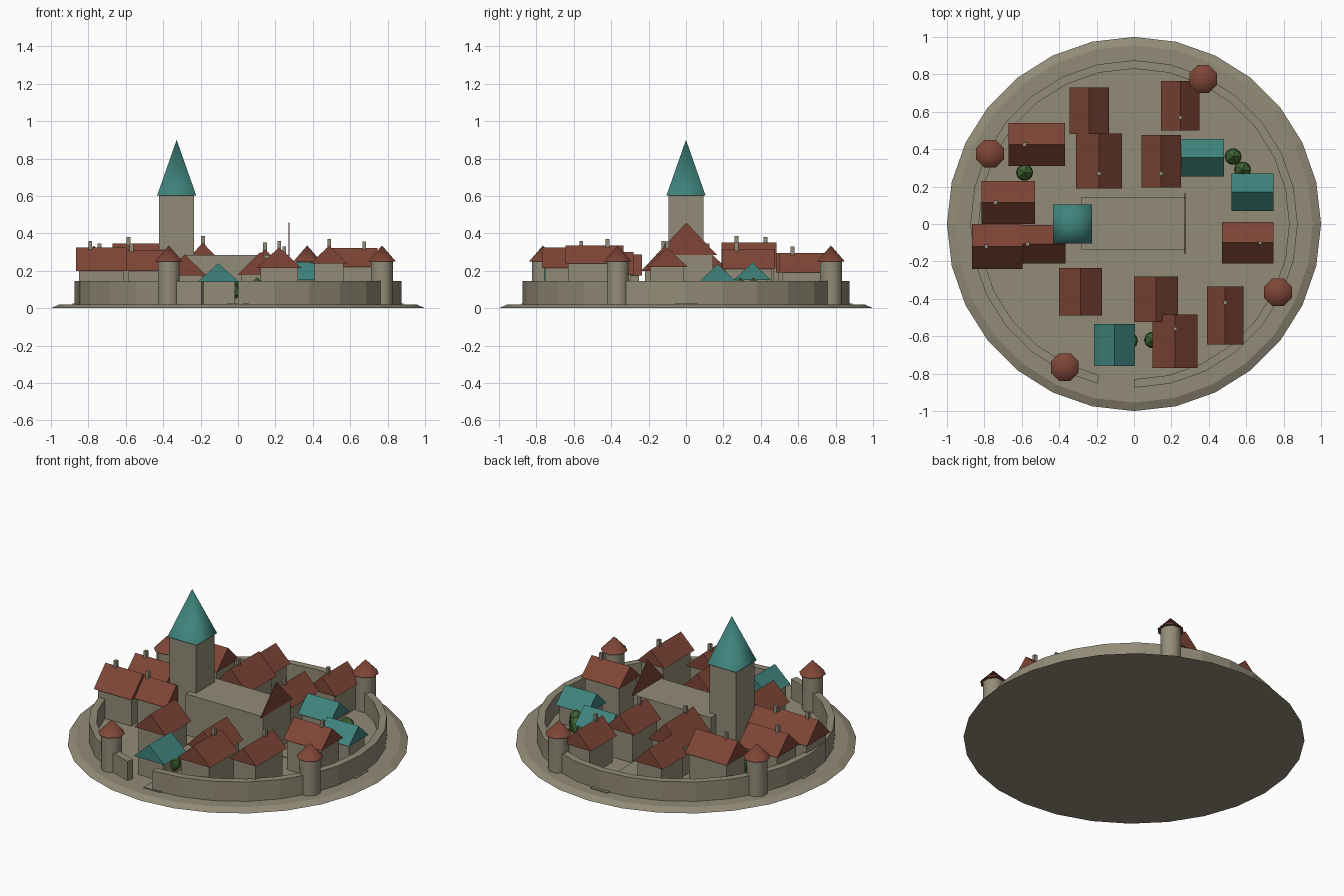
import bpy, bmesh, math
from mathutils import Matrix

if "Cube" in bpy.data.objects:
    bpy.data.objects.remove(bpy.data.objects["Cube"], do_unlink=True)


def material(name, rgb):
    m = bpy.data.materials.new(name)
    m.use_nodes = True
    m.diffuse_color = (*rgb, 1)
    m.node_tree.nodes["Principled BSDF"].inputs["Base Color"].default_value = (*rgb, 1)
    return m


STONE = material("stone", (0.29, 0.26, 0.185))
RED = material("red tile", (0.21, 0.06, 0.036))
TEAL = material("teal tile", (0.05, 0.23, 0.205))
GREEN = material("leaf green", (0.05, 0.13, 0.03))

GROUND = 0.02
SIDES = 28


def finish(name, bm, mat, smooth=False):
    bmesh.ops.recalc_face_normals(bm, faces=bm.faces)
    # Horizontal caps stay flat so that only the sides blend
    for f in bm.faces:
        f.smooth = smooth and abs(f.normal.z) < 0.99
    mesh = bpy.data.meshes.new(name)
    bm.to_mesh(mesh)
    bm.free()
    mesh.materials.append(mat)
    ob = bpy.data.objects.new(name, mesh)
    bpy.context.collection.objects.link(ob)
    return ob


def box(name, x0, x1, y0, y1, z0, z1, mat):
    bm = bmesh.new()
    place = Matrix.Translation(((x0 + x1) / 2, (y0 + y1) / 2, (z0 + z1) / 2))
    size = Matrix.Diagonal((x1 - x0, y1 - y0, z1 - z0, 1))
    bmesh.ops.create_cube(bm, size=1, matrix=place @ size)
    return finish(name, bm, mat)


def cone(name, x, y, z0, z1, r0, r1, sides, turn, mat, smooth=False):
    bm = bmesh.new()
    place = Matrix.Translation((x, y, (z0 + z1) / 2)) @ Matrix.Rotation(turn, 4, "Z")
    bmesh.ops.create_cone(bm, cap_ends=True, segments=sides, radius1=r0,
                          radius2=r1, depth=z1 - z0, matrix=place)
    return finish(name, bm, mat, smooth)


def gable_roof(name, x0, x1, y0, y1, eave, ridge, axis, mat):
    """Triangular prism whose ridge runs along the given axis."""
    bm = bmesh.new()
    xm, ym = (x0 + x1) / 2, (y0 + y1) / 2
    if axis == "x":
        ends = [[(x, y0, eave), (x, y1, eave), (x, ym, ridge)] for x in (x0, x1)]
    else:
        ends = [[(x0, y, eave), (x1, y, eave), (xm, y, ridge)] for y in (y0, y1)]
    a, b = [[bm.verts.new(p) for p in end] for end in ends]
    bm.faces.new(a)
    bm.faces.new(b)
    for i in range(3):
        j = (i + 1) % 3
        bm.faces.new((a[i], a[j], b[j], b[i]))
    return finish(name, bm, mat)


def house(name, x0, x1, y0, y1, eave, ridge, axis, mat, chimney=None):
    ix, iy = (0.015, 0.02) if axis == "x" else (0.02, 0.015)
    box(name + "_walls", x0 + ix, x1 - ix, y0 + iy, y1 - iy, GROUND, eave, STONE)
    gable_roof(name + "_roof", x0, x1, y0, y1, eave, ridge, axis, mat)
    if chimney is not None:
        cx, cy = (chimney, (y0 + y1) / 2) if axis == "x" else ((x0 + x1) / 2, chimney)
        box(name + "_chimney", cx - 0.01, cx + 0.01, cy - 0.01, cy + 0.01,
            ridge - 0.03, ridge + 0.035, STONE)


# Ground disc and crossing roads
cone("ground", 0, 0, 0, GROUND, 1, 0.955, SIDES, 0, STONE)
box("road_north_south", -0.06, 0.06, -0.88, 0.89, 0.01, 0.026, STONE)
box("road_east_west", -0.885, 0.885, -0.06, 0.065, 0.01, 0.025, STONE)

# Ring wall with one open segment as the gate
bm = bmesh.new()
rings = []
for i in range(SIDES):
    a = -math.pi / 2 + i * math.tau / SIDES
    rings.append([bm.verts.new((r * math.cos(a), r * math.sin(a), z))
                  for r, z in ((0.83, GROUND), (0.875, GROUND), (0.875, 0.145), (0.83, 0.145))])
for a, b in zip(rings, rings[1:]):
    for k in range(4):
        n = (k + 1) % 4
        bm.faces.new((a[k], a[n], b[n], b[k]))
bm.faces.new(rings[0])
bm.faces.new(rings[-1])
finish("ring_wall", bm, STONE)

# Wall towers
for i, (x, y) in enumerate([(0.37, 0.775), (-0.77, 0.375), (-0.37, -0.765), (0.77, -0.365)]):
    cone(f"wall_tower_{i + 1}", x, y, GROUND, 0.25, 0.063, 0.063, 8, math.pi / 8, STONE, True)
    cone(f"wall_tower_roof_{i + 1}", x, y, 0.25, 0.335, 0.08, 0, 8, math.pi / 8, RED, True)

# Great hall with its gable plate, and the keep
box("hall", -0.28, 0.275, -0.135, 0.145, GROUND, 0.285, STONE)
gable_roof("hall_gable", 0.27, 0.276, -0.16, 0.165, 0.285, 0.457, "x", RED)
box("keep", -0.423, -0.235, -0.094, 0.094, GROUND, 0.605, STONE)
cone("keep_roof", -0.328, 0, 0.602, 0.9, 0.148, 0, 4, math.pi / 4, TEAL, True)

# Houses: footprint, eave, ridge, ridge axis, tile, chimney position along the ridge
HOUSES = [
    (-0.345, -0.135, 0.48, 0.73, 0.19, 0.295, "y", RED, None),
    (-0.31, -0.065, 0.19, 0.485, 0.22, 0.35, "y", RED, 0.27),
    (0.145, 0.35, 0.5, 0.765, 0.19, 0.295, "y", RED, 0.57),
    (0.04, 0.25, 0.195, 0.475, 0.21, 0.315, "y", RED, 0.27),
    (0.25, 0.48, 0.255, 0.455, 0.15, 0.245, "x", TEAL, None),
    (0.52, 0.745, 0.07, 0.27, 0.14, 0.235, "x", TEAL, None),
    (0.47, 0.745, -0.21, 0.01, 0.22, 0.322, "x", RED, 0.675),
    (0.39, 0.585, -0.645, -0.335, 0.24, 0.335, "y", RED, -0.42),
    (0, 0.235, -0.525, -0.28, 0.18, 0.3, "y", RED, None),
    (0.1, 0.34, -0.77, -0.485, 0.215, 0.325, "y", RED, -0.56),
    (-0.215, 0.005, -0.76, -0.535, 0.14, 0.24, "y", TEAL, None),
    (-0.4, -0.17, -0.49, -0.235, 0.175, 0.287, "y", RED, None),
    (-0.865, -0.595, -0.24, 0, 0.2, 0.325, "x", RED, -0.79),
    (-0.6, -0.365, -0.21, -0.005, 0.2, 0.31, "x", RED, -0.57),
    (-0.815, -0.53, 0, 0.23, 0.2, 0.312, "x", RED, -0.74),
    (-0.67, -0.37, 0.31, 0.54, 0.23, 0.345, "x", RED, -0.585),
]
for i, h in enumerate(HOUSES):
    house(f"house_{i + 1}", *h)

# Bushes
BUSHES = [(-0.585, 0.275), (0.53, 0.36), (0.58, 0.29), (-0.025, -0.625), (0.1, -0.62)]
for i, (x, y) in enumerate(BUSHES):
    bm = bmesh.new()
    place = Matrix.Translation((x, y, 0.1)) @ Matrix.Diagonal((0.052, 0.05, 0.064, 1))
    bmesh.ops.create_icosphere(bm, subdivisions=1, radius=1, matrix=place)
    finish(f"bush_{i + 1}", bm, GREEN)
